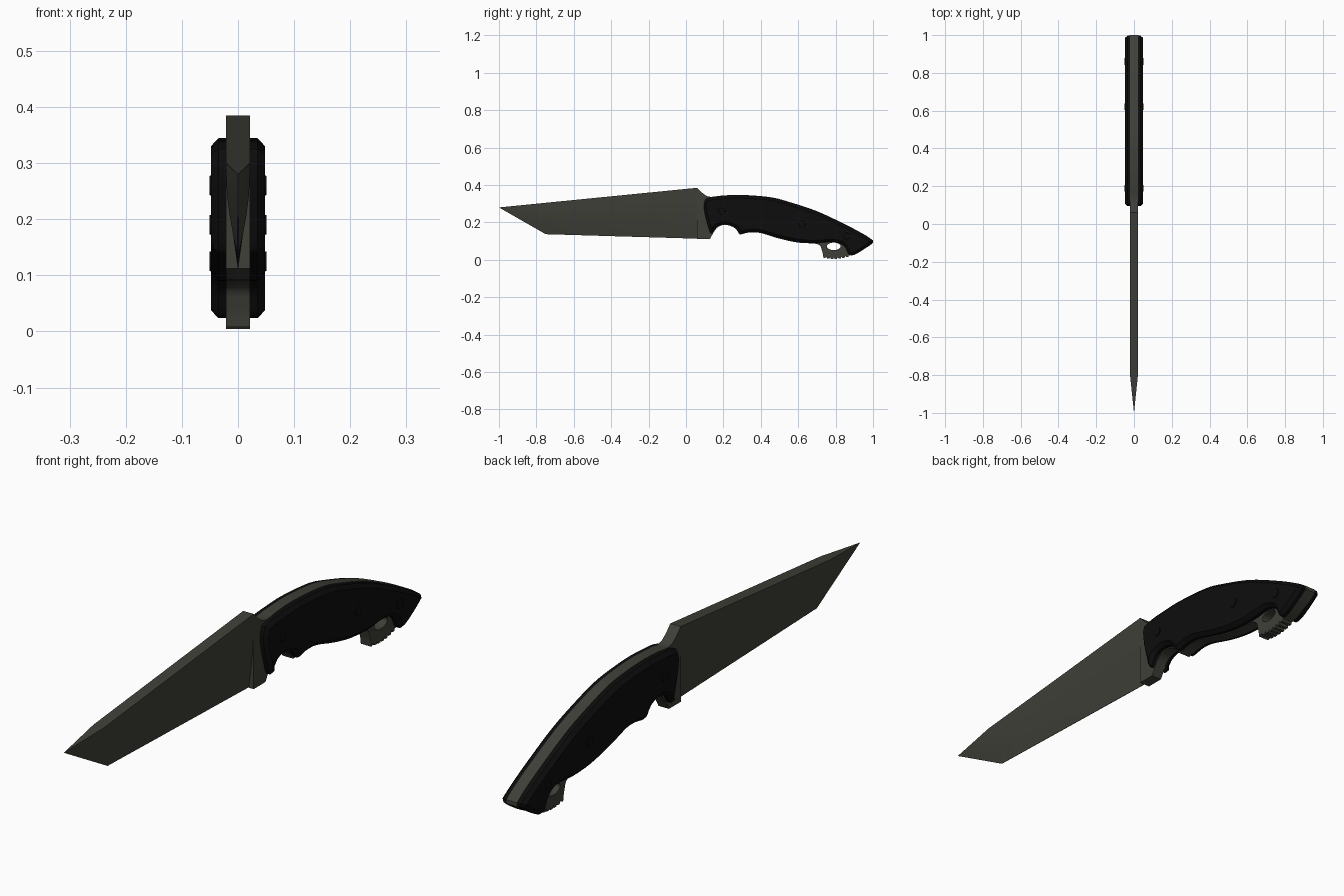
import bpy, bmesh, math
from mathutils import Vector

if "Cube" in bpy.data.objects:
    bpy.data.objects.remove(bpy.data.objects["Cube"])


def material(name, rgb):
    m = bpy.data.materials.new(name)
    m.diffuse_color = (*rgb, 1)
    m.use_nodes = True
    m.node_tree.nodes["Principled BSDF"].inputs["Base Color"].default_value = m.diffuse_color
    return m


steel = material("dark_steel", (0.05, 0.05, 0.04))
black = material("black_grip", (0.004, 0.004, 0.004))
HALF = 0.021  # half thickness of the steel


def smooth_path(pts, n=5):
    """Catmull-Rom points through a list of (y, z)."""
    p = [Vector(q) for q in pts]
    p = [p[0]] + p + [p[-1]]
    out = []
    for i in range(1, len(p) - 2):
        a, b, c, d = p[i - 1:i + 3]
        for k in range(n):
            t = k / n
            out.append(0.5 * (2 * b + (c - a) * t + (2 * a - 5 * b + 4 * c - d) * t * t
                              + (3 * b - a - 3 * c + d) * t ** 3))
    return out + [p[-1]]


def finish(bm, name, mat, angle=30):
    bmesh.ops.recalc_face_normals(bm, faces=bm.faces[:])
    me = bpy.data.meshes.new(name)
    bm.to_mesh(me)
    bm.free()
    ob = bpy.data.objects.new(name, me)
    bpy.context.collection.objects.link(ob)
    me.materials.append(mat)
    shade(ob, angle)
    return ob


def shade(ob, angle):
    bpy.ops.object.select_all(action='DESELECT')
    ob.select_set(True)
    bpy.context.view_layer.objects.active = ob
    bpy.ops.object.shade_smooth_by_angle(angle=math.radians(angle))


# Blade: wedge sections from heel to shoulder, closed by an angled tip
bm = bmesh.new()
profile = [(0, 1), (0.15, 1), (0.35, 0.93), (0.55, 0.74), (0.78, 0.42), (1, 0.04)]
rows = []
for i in range(7):
    t = i / 6
    sy, sz = 0.06 - 0.86 * t, 0.385 - 0.085 * t
    ey, ez = 0.06 - 0.81 * t, 0.113 + 0.024 * t
    side = [(w * HALF, sy + (ey - sy) * f, sz + (ez - sz) * f) for f, w in profile]
    loop = side + [(-x, y, z) for x, y, z in reversed(side)]
    rows.append([bm.verts.new(c) for c in loop])
n = len(rows[0])
for a, b in zip(rows, rows[1:]):
    for k in range(n):
        bm.faces.new((a[k], a[(k + 1) % n], b[(k + 1) % n], b[k]))
bm.faces.new(rows[0])
tip = bm.verts.new((0, -1, 0.28))
for k in range(n):
    bm.faces.new((rows[-1][k], rows[-1][(k + 1) % n], tip))
finish(bm, "blade", steel, 25)

# Full tang with finger groove, toothed pommel ring and lanyard hole
top = smooth_path([(0.06, 0.385), (0.095, 0.352), (0.13, 0.337), (0.2, 0.344), (0.3, 0.347),
                   (0.45, 0.335), (0.55, 0.31), (0.7, 0.26), (0.85, 0.19), (0.95, 0.137), (1, 0.104)])
pommel = [(1, 0.09), (0.97, 0.068), (0.9, 0.03)]
teeth = []
for i in range(6):
    y = 0.87 - i * 0.02
    z = 0.012 + 2.2 * (y - 0.8) ** 2 - 0.008
    teeth += [(y, z + 0.008), (y - 0.003, z), (y - 0.015, z), (y - 0.018, z + 0.008)]
belly = smooth_path([(0.735, 0.008), (0.728, 0.045), (0.705, 0.083), (0.6, 0.092),
                     (0.5, 0.113), (0.4, 0.143), (0.34, 0.146), (0.29, 0.135)])
groove = smooth_path([(0.285, 0.137), (0.26, 0.17), (0.21, 0.187), (0.165, 0.17), (0.128, 0.112)])
outline = top + pommel + teeth + belly + groove + [(0.06, 0.112)]
hole = [(0.79 + 0.037 * math.cos(math.tau * i / 24), 0.072 + 0.02 * math.sin(math.tau * i / 24))
        for i in range(24)]
cu = bpy.data.curves.new("tang", 'CURVE')
cu.dimensions = '2D'
cu.fill_mode = 'BOTH'
cu.extrude = HALF
for pts in (outline, hole):
    s = cu.splines.new('POLY')
    s.points.add(len(pts) - 1)
    for p, q in zip(s.points, pts):
        p.co = (q[0], q[1], 0, 1)
    s.use_cyclic_u = True
tang = bpy.data.objects.new("tang", cu)
tang.rotation_euler = (math.pi / 2, 0, math.pi / 2)
bpy.context.collection.objects.link(tang)
cu.materials.append(steel)
bpy.ops.object.select_all(action='DESELECT')
tang.select_set(True)
bpy.context.view_layer.objects.active = tang
bpy.ops.object.convert(target='MESH')
shade(bpy.context.object, 30)

# Grip scales: chamfered slabs on both sides of the tang
scale_top = smooth_path([(0.105, 0.325), (0.14, 0.336), (0.2, 0.341), (0.3, 0.344), (0.45, 0.332),
                         (0.55, 0.307), (0.7, 0.257), (0.85, 0.187), (0.95, 0.134), (0.997, 0.104)], 4)
scale_low = smooth_path([(0.997, 0.09), (0.96, 0.062), (0.9, 0.027), (0.87, 0.03), (0.845, 0.075),
                         (0.79, 0.096), (0.7, 0.09), (0.6, 0.096), (0.5, 0.117), (0.4, 0.146),
                         (0.34, 0.149), (0.29, 0.142), (0.26, 0.175), (0.21, 0.191), (0.165, 0.178),
                         (0.135, 0.14), (0.118, 0.18), (0.1, 0.25), (0.095, 0.295)], 3)
for sx, label in ((1, "right"), (-1, "left")):
    bm = bmesh.new()
    face = bm.faces.new([bm.verts.new((sx * HALF, y, z)) for y, z in scale_top + scale_low])
    ext = bmesh.ops.extrude_face_region(bm, geom=[face])
    cap = [g for g in ext["geom"] if isinstance(g, bmesh.types.BMFace)][0]
    bmesh.ops.translate(bm, verts=cap.verts[:], vec=(sx * 0.014, 0, 0))
    bmesh.ops.recalc_face_normals(bm, faces=bm.faces[:])
    bmesh.ops.inset_region(bm, faces=[cap], thickness=0.014, use_even_offset=False)
    bmesh.ops.translate(bm, verts=cap.verts[:], vec=(sx * 0.013, 0, 0))
    finish(bm, label + "_grip_scale", black)

    # Screw heads on the scale
    for i, (y, z) in enumerate(((0.19, 0.26), (0.62, 0.19), (0.86, 0.125))):
        bm = bmesh.new()
        bmesh.ops.create_cone(bm, cap_ends=True, segments=20, radius1=0.02, radius2=0.017, depth=0.008)
        for v in bm.verts:
            v.co = (sx * (0.047 + v.co.z), y + v.co.x, z + v.co.y)
        finish(bm, f"{label}_screw_{i + 1}", black)
